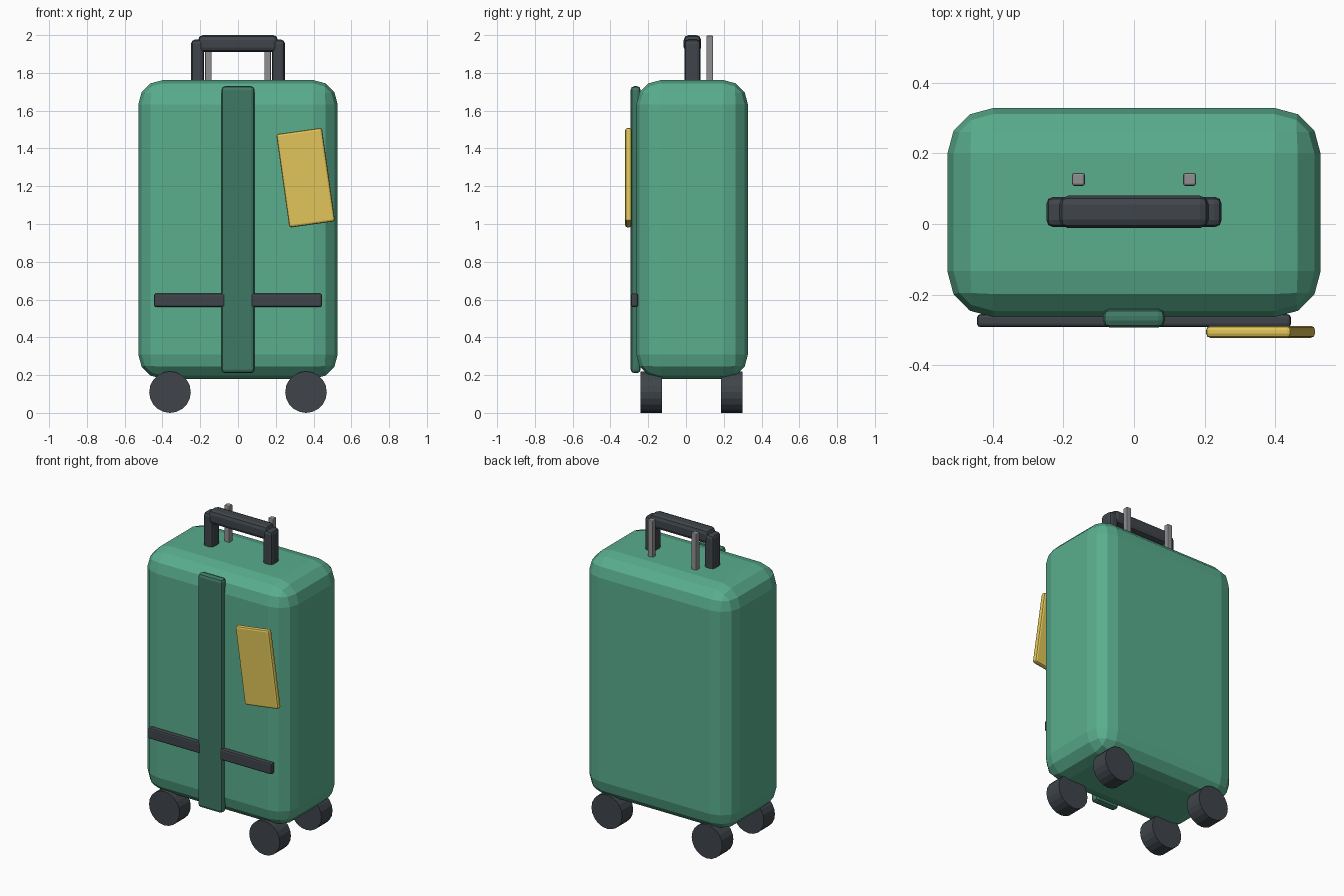
import bpy, math

if "Cube" in bpy.data.objects:
    bpy.data.objects.remove(bpy.data.objects["Cube"])


def material(name, rgb):
    m = bpy.data.materials.new(name)
    m.diffuse_color = (*rgb, 1)
    m.use_nodes = True
    m.node_tree.nodes["Principled BSDF"].inputs["Base Color"].default_value = m.diffuse_color
    return m


GREEN = material("shell_green", (0.10, 0.42, 0.27))
DARK_GREEN = material("strap_green", (0.05, 0.19, 0.13))
DARK = material("dark_rubber", (0.05, 0.06, 0.07))
GREY = material("rod_grey", (0.28, 0.28, 0.29))
YELLOW = material("tag_yellow", (0.75, 0.56, 0.10))


def box(name, lo, hi, mat, bevel, segments=2, tilt=0):
    """Bevelled box spanning lo..hi, optionally tilted about y."""
    bpy.ops.mesh.primitive_cube_add(size=1)
    ob = bpy.context.object
    ob.name = name
    size = [b - a for a, b in zip(lo, hi)]
    for v in ob.data.vertices:
        v.co = [c * s for c, s in zip(v.co, size)]
    ob.location = [(a + b) / 2 for a, b in zip(lo, hi)]
    ob.rotation_euler.y = tilt
    mod = ob.modifiers.new("bevel", "BEVEL")
    mod.width = bevel
    mod.segments = segments
    ob.data.materials.append(mat)
    return ob


# Shell
box("shell", (-0.528, -0.263, 0.18), (0.528, 0.328, 1.762), GREEN, 0.13, 3)

# Vertical strap on the front
box("front_strap", (-0.088, -0.293, 0.21), (0.088, -0.24, 1.73), DARK_GREEN, 0.02)

# Luggage tag
box("luggage_tag", (0.236, -0.322, 0.995), (0.48, -0.288, 1.495), YELLOW, 0.012, 2,
    math.radians(-8))

# Handle grip
box("handle_grip", (-0.211, -0.012, 1.91), (0.211, 0.08, 2.0), DARK, 0.025)

for side, s in (("left", -1), ("right", 1)):
    def pair(name, x0, x1, y0, y1, z0, z1, mat, bevel):
        xs = sorted((s * x0, s * x1))
        box(f"{name}_{side}", (xs[0], y0, z0), (xs[1], y1, z1), mat, bevel)

    # Horizontal trim, handle posts and telescopic rods
    pair("front_trim", 0.066, 0.444, -0.292, -0.255, 0.56, 0.632, DARK, 0.01)
    pair("handle_post", 0.18, 0.248, -0.009, 0.077, 1.68, 1.976, DARK, 0.02)
    pair("telescopic_rod", 0.139, 0.175, 0.108, 0.144, 1.62, 1.998, GREY, 0.006)

    # Wheels
    for end, y in (("front", -0.185), ("back", 0.242)):
        bpy.ops.mesh.primitive_cylinder_add(
            vertices=20, radius=0.11, depth=0.114,
            location=(s * 0.36, y, 0.11), rotation=(math.pi / 2, 0, 0))
        wheel = bpy.context.object
        wheel.name = f"wheel_{end}_{side}"
        wheel.data.materials.append(DARK)
